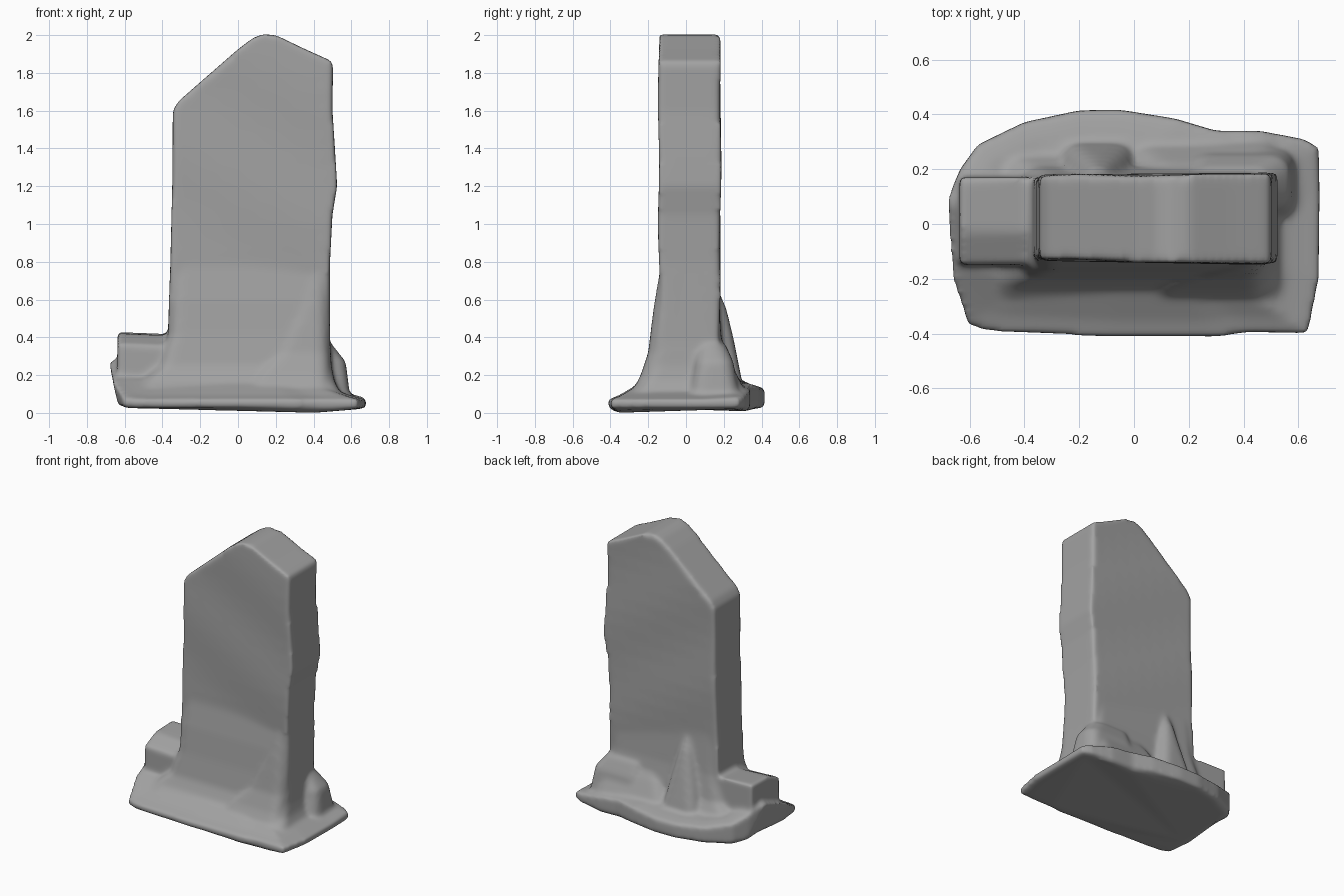
import bpy
import bmesh
import math
from mathutils import Vector

default = bpy.data.objects.get("Cube")
if default:
    bpy.data.objects.remove(default, do_unlink=True)

stone = bpy.data.materials.new("grey_stone")
stone.use_nodes = True
grey = (0.36, 0.36, 0.36, 1)
stone.diffuse_color = grey
stone.node_tree.nodes["Principled BSDF"].inputs["Base Color"].default_value = grey

bm = bmesh.new()


def loft(rings, target=bm):
    """Skin a closed solid through rings with equal point counts."""
    loops = [[target.verts.new(point) for point in ring] for ring in rings]
    count = len(loops[0])
    for lower, upper in zip(loops, loops[1:]):
        for i in range(count):
            j = (i + 1) % count
            target.faces.new((lower[i], lower[j], upper[j], upper[i]))
    target.faces.new(loops[0][::-1])
    target.faces.new(loops[-1])


def rounded_ring(z, left, right, front, back, steps=4):
    """Horizontal rectangle with rounded corners."""
    corner = min(.07, (right - left) * .45, (back - front) * .45)
    corners = [(right, back), (left, back), (left, front), (right, front)]
    ring = []
    for quarter, (x, y) in enumerate(corners):
        cx = x - corner if x == right else x + corner
        cy = y - corner if y == back else y + corner
        for step in range(steps + 1):
            angle = math.pi / 2 * (quarter + step / steps)
            ring.append((cx + corner * math.cos(angle), cy + corner * math.sin(angle), z))
    return ring


def heap(*levels):
    """Tapering pile of stone from rectangles stacked by height."""
    loft([rounded_ring(*level) for level in levels])


# Ground plate: outline points with the height of the rim at each
outline = [
    (-.685, .08, .28), (-.665, -.2, .17), (-.61, -.365, .08), (-.54, -.39, .07),
    (-.1, -.412, .07), (.3, -.412, .07), (.42, -.395, .07), (.635, -.4, .07),
    (.675, -.2, .07), (.68, .1, .07), (.675, .28, .08), (.62, .31, .09),
    (.46, .34, .12), (.3, .34, .14), (.15, .385, .14), (-.05, .417, .13),
    (-.2, .415, .13), (-.4, .372, .14), (-.57, .29, .18), (-.635, .2, .23),
]


def underside(x):
    return .025 - .025 * math.exp(-((x - .42) / .2) ** 2)


loft([
    [(max(x, -.6) * .95, y * .92, underside(x)) for x, y, rim in outline],
    [(max(x, -.635), y, .03 + max(0, rim - .13) * .3) for x, y, rim in outline],
    [(x, y, rim) for x, y, rim in outline],
    [(x * .88, y * .86, rim * .9 + .03) for x, y, rim in outline],
    [(x * .5, y * .5, .18) for x, y, rim in outline],
])

# Flared foot of the slab
heap(
    (.06, -.53, .58, -.35, .28),
    (.11, -.53, .54, -.29, .28),
    (.17, -.51, .51, -.235, .25),
    (.25, -.42, .495, -.2, .21),
    (.42, -.37, .485, -.175, .185),
    (.6, -.365, .48, -.157, .175),
    (.85, -.35, .475, -.12, .16),
)

# Tall slab with a crooked peak, extruded from its front profile
profile = [
    (-.37, .06), (-.37, .45), (-.358, .8), (-.348, 1.2), (-.345, 1.6),
    (-.315, 1.65), (0, 1.925), (.08, 1.985), (.13, 2.004), (.2, 2.0),
    (.35, 1.928), (.49, 1.865), (.503, 1.845), (.5, 1.6), (.513, 1.4),
    (.525, 1.2), (.5, 1.05), (.487, .8), (.487, .06),
]
slab = bmesh.new()
loft([[(x, y, z) for x, z in profile] for y in (-.137, .18)], slab)
for axis, start, cuts in ((Vector((1, 0, 0)), -.3, 9), (Vector((0, 0, 1)), .1, 20)):
    for i in range(cuts):
        geometry = slab.verts[:] + slab.edges[:] + slab.faces[:]
        bmesh.ops.bisect_plane(slab, geom=geometry, plane_co=axis * (start + i * .1), plane_no=axis)

# Weathered unevenness of the two broad faces, thinner towards the foot
for vert in slab.verts:
    x, y, z = vert.co
    thinning = .014 * max(0, 1 - z)
    ripple = .004 * math.sin(9 * z + 5 * x)
    vert.co.y += ripple + (thinning - .018 * x if y < 0 else .008 * x - thinning)
slab_mesh = bpy.data.meshes.new("slab_part")
slab.to_mesh(slab_mesh)
slab.free()
bm.from_mesh(slab_mesh)
bpy.data.meshes.remove(slab_mesh)

# Low block leaning on the slab's right, with a sloping front shoulder
block = [(-.15, .06), (-.15, .365), (-.03, .42), (.17, .43), (.175, .06)]
loft([[(x, y, z - drop * (z > .1)) for y, z in block] for x, drop in ((-.638, 0), (-.3, .015))])

# Tapered buttress on the back
heap((.07, -.29, .03, 0, .31), (.2, -.265, 0, 0, .29),
     (.4, -.22, -.04, 0, .25), (.55, -.18, -.08, 0, .215), (.66, -.15, -.11, 0, .17))

# Mound against the left side
heap((.06, .2, .61, -.02, .29), (.11, .2, .59, .02, .28),
     (.27, .2, .57, .05, .25), (.36, .2, .5, .06, .21))

# Shelf of rubble along the back
heap((.08, -.05, .54, 0, .33), (.2, 0, .52, 0, .27), (.28, .04, .49, 0, .23), (.36, .1, .46, 0, .18))

# Swell at the front and the rib above it
heap((.08, .02, .5, -.3, 0), (.2, .08, .49, -.24, 0), (.32, .2, .485, -.2, 0),
     (.55, .3, .482, -.172, 0), (.78, .38, .475, -.135, 0))

bmesh.ops.recalc_face_normals(bm, faces=bm.faces[:])
mesh = bpy.data.meshes.new("standing_stone")
bm.to_mesh(mesh)
bm.free()
mesh.materials.append(stone)
body = bpy.data.objects.new("standing_stone", mesh)
bpy.context.collection.objects.link(body)

# Fuse the parts and soften the joins
fuse = body.modifiers.new("fuse", "REMESH")
fuse.mode = "VOXEL"
fuse.voxel_size = .014
fuse.use_smooth_shade = True
soften = body.modifiers.new("soften", "SMOOTH")
soften.factor = .5
soften.iterations = 10
